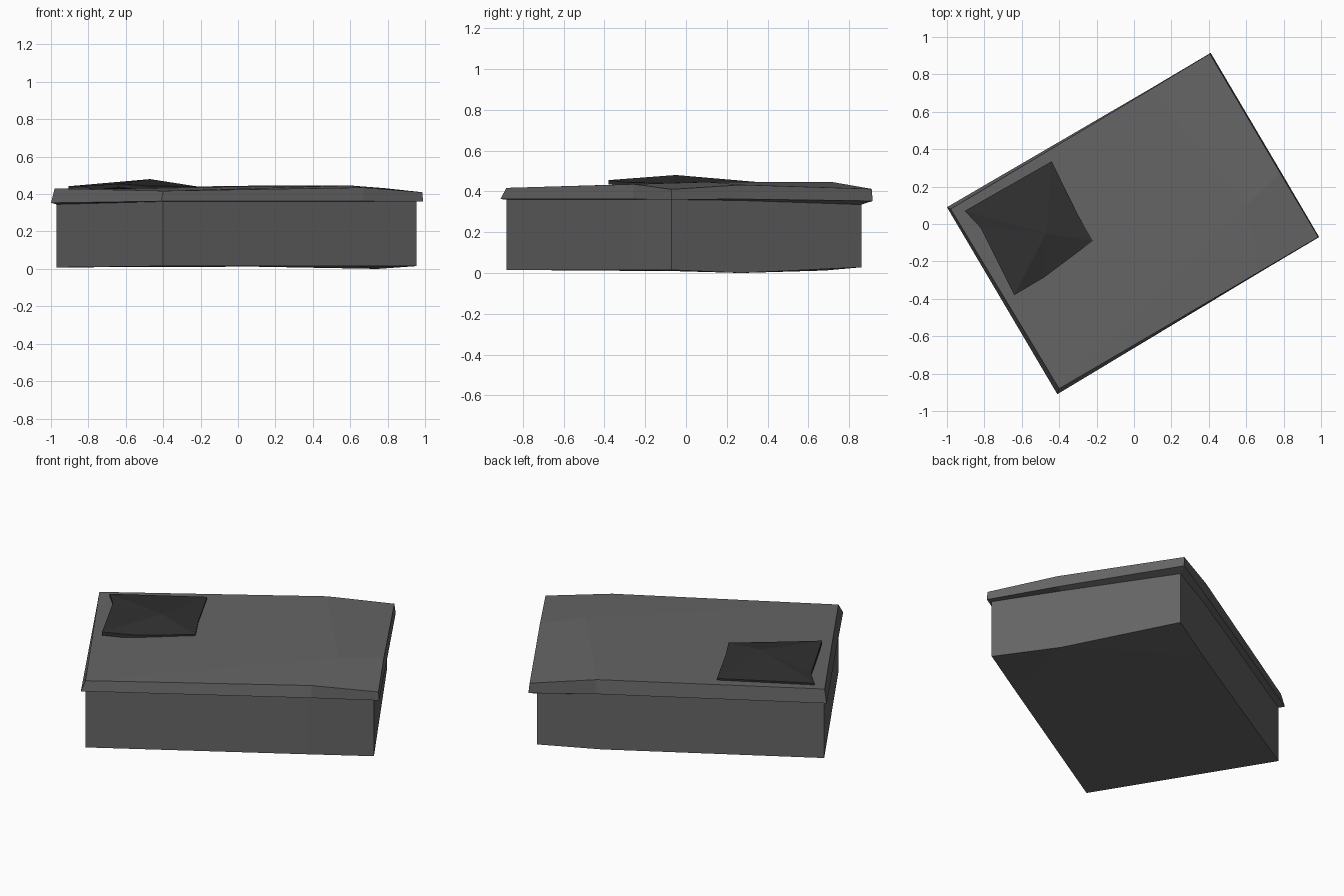
import bpy, bmesh

if "Cube" in bpy.data.objects:
    bpy.data.objects.remove(bpy.data.objects["Cube"])


def material(name, shade):
    m = bpy.data.materials.new(name)
    m.diffuse_color = (shade, shade, shade, 1)
    m.use_nodes = True
    m.node_tree.nodes["Principled BSDF"].inputs["Base Color"].default_value = m.diffuse_color
    return m


def shell(name, loops, mat, top_centre):
    """Stack of point loops, flat bottom cap, fan to a centre point on top."""
    bm = bmesh.new()
    rings = [[bm.verts.new(p) for p in loop] for loop in loops]
    n = len(rings[0])
    for lo, hi in zip(rings, rings[1:]):
        for i in range(n):
            j = (i + 1) % n
            bm.faces.new((lo[i], lo[j], hi[j], hi[i]))
    bottom = bm.faces.new(rings[0][::-1])
    c = bm.verts.new(top_centre)
    for i in range(n):
        bm.faces.new((rings[-1][i], rings[-1][(i + 1) % n], c))
    bmesh.ops.triangulate(bm, faces=[bottom])
    bmesh.ops.recalc_face_normals(bm, faces=bm.faces[:])
    me = bpy.data.meshes.new(name)
    bm.to_mesh(me)
    bm.free()
    me.materials.append(mat)
    ob = bpy.data.objects.new(name, me)
    bpy.context.collection.objects.link(ob)
    return ob


def at_heights(outline, heights):
    return [(x, y, z) for (x, y), z in zip(outline, heights)]


stone = material("grey_stone", 0.13)
dark = material("dark_grey", 0.03)

# worn rectangular block: left, front, front kink, right, side kink, back, back kink
body = [(-.97, .07), (-.40, -.88), (.64, -.26), (.955, -.07),
        (.745, .27), (.39, .86), (.08, .68)]
rim = [(-1.0, .09), (-.41, -.91), (.67, -.26), (.99, -.07),
       (.785, .28), (.41, .915), (.09, .725)]
top = [(-.98, .08), (-.40, -.88), (.67, -.255), (.985, -.07),
       (.78, .275), (.405, .91), (.09, .72)]

# block with overhanging slab on top
shell("slab_block", [
    at_heights(body, (.008, .015, .015, .015, 0, .028, .012)),
    at_heights(body, (.345, .36, .36, .36, .355, .335, .355)),
    at_heights(rim, (.353, .362, .362, .36, .362, .353, .36)),
    at_heights(top, (.43, .417, .435, .41, .432, .412, .445)),
], stone, (.60, .10, .446))

# dark raised patch on the top surface
patch = [(-.905, .07), (-.82, -.02), (-.64, -.38), (-.48, -.285),
         (-.22, -.09), (-.30, .05), (-.44, .335)]
shell("dark_patch", [
    at_heights(patch, (.42, .42, .435, .42, .42, .42, .425)),
    at_heights(patch, (.442, .443, .455, .443, .441, .445, .447)),
], dark, (-.47, -.05, .48))
